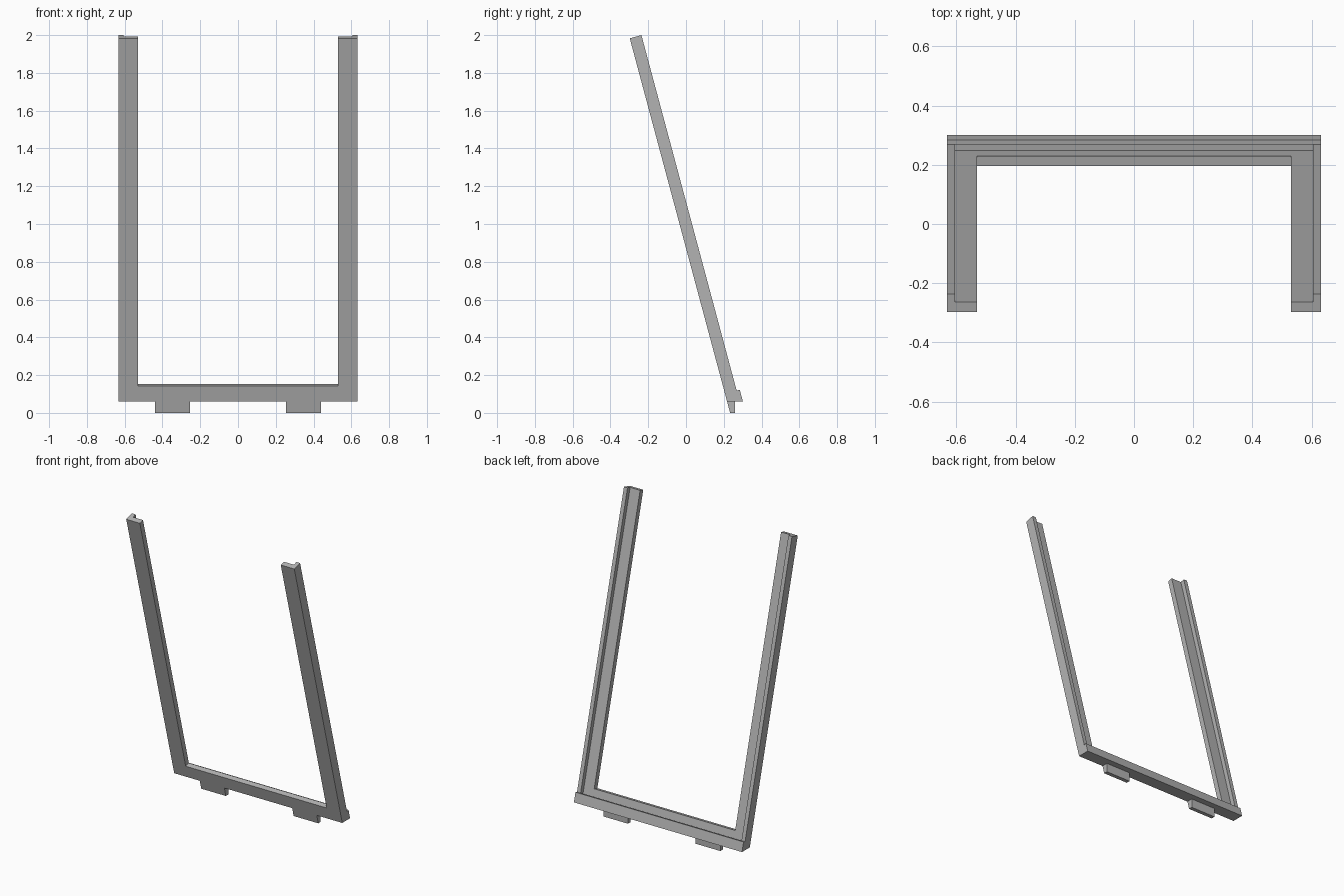
import bpy
import math

cube = bpy.data.objects.get("Cube")
if cube:
    bpy.data.objects.remove(cube, do_unlink=True)

# Single flat colour
grey = bpy.data.materials.new("plain_grey")
grey.use_nodes = True
GREY = (0.45, 0.45, 0.45, 1)
grey.diffuse_color = GREY
grey.node_tree.nodes["Principled BSDF"].inputs["Base Color"].default_value = GREY

LEAN = math.radians(15)
SIN, COS, TAN = math.sin(LEAN), math.cos(LEAN), math.tan(LEAN)
BASE_Y, BASE_Z = 0.2175, 0.06      # lower front edge of the leaning frame
HALF, TOP = 0.632, 1.991           # half width, length along the slope
FACE, RIM, LIP = 0.035, 0.064, 0.081   # depths behind the front plane
FLAT = None                        # marks points on the level underside


def prism(name, front, back):
    """Solid between two matching outlines."""
    n = len(front)
    faces = [list(range(n)), list(range(2 * n - 1, n - 1, -1))]
    faces += [[i, i + n, (i + 1) % n + n, (i + 1) % n] for i in range(n)]
    mesh = bpy.data.meshes.new(name)
    mesh.from_pydata(front + back, [], [f[::-1] for f in faces])
    mesh.materials.append(grey)
    obj = bpy.data.objects.new(name, mesh)
    bpy.context.collection.objects.link(obj)
    return obj


def lean(x, s, d):
    """Point at width x, distance s up the slope, depth d behind the front."""
    if s is FLAT:
        s = -d * TAN
    return (x, BASE_Y - s * SIN + d * COS, BASE_Z + s * COS + d * SIN)


def slab(name, outline, near, far):
    return prism(name, [lean(x, s, near) for x, s in outline],
                 [lean(x, s, far) for x, s in outline])


def u_shape(inner, floor):
    return [(-HALF, FLAT), (-HALF, TOP), (-inner, TOP), (-inner, floor),
            (inner, floor), (inner, TOP), (HALF, TOP), (HALF, FLAT)]


# Wide front frame, narrow outer rim behind it, and retaining lip at the bottom
slab("front_frame", u_shape(0.53, 0.086), 0, FACE)
slab("rear_rim", u_shape(0.605, 0.011), FACE, RIM)
slab("bottom_lip", [(-HALF, FLAT), (-HALF, 0.043), (HALF, 0.043), (HALF, FLAT)],
     RIM, LIP)

# Feet: front continues the slope, back is upright
for side, label in ((1, "left"), (-1, "right")):
    x0, x1 = sorted((side * 0.255, side * 0.44))
    toe = BASE_Y + BASE_Z * TAN
    front = [(x0, toe, 0), (x0, BASE_Y, BASE_Z), (x1, BASE_Y, BASE_Z), (x1, toe, 0)]
    back = [(x, 0.26, z) for x, _, z in front]
    prism(label + "_foot", front, back)
